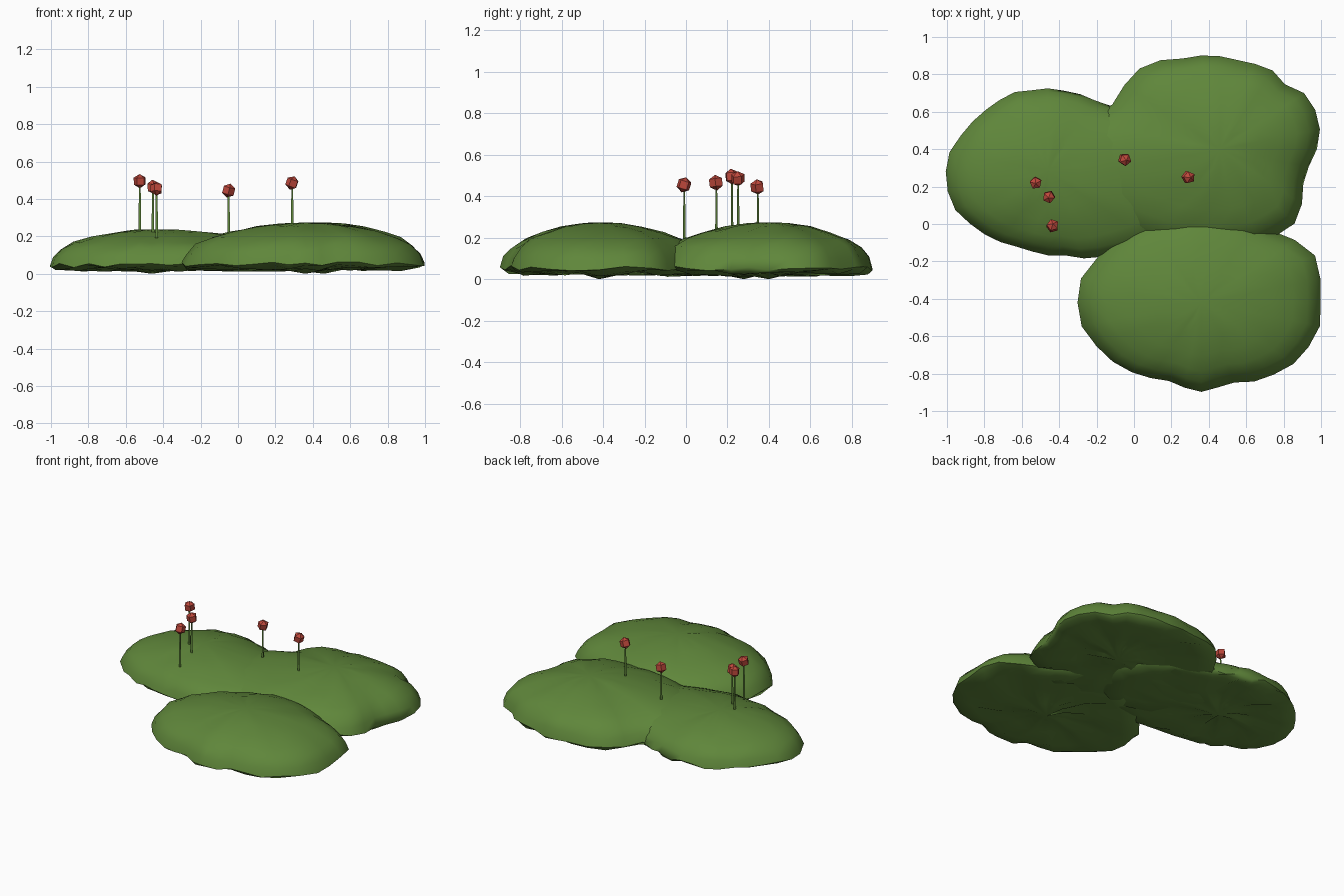
import bpy, bmesh, math, random
from mathutils import Vector, Matrix

random.seed(4)
cube = bpy.data.objects.get("Cube")
if cube:
    bpy.data.objects.remove(cube, do_unlink=True)


def material(name, rgb):
    mat = bpy.data.materials.new(name)
    mat.use_nodes = True
    mat.diffuse_color = (*rgb, 1)
    mat.node_tree.nodes["Principled BSDF"].inputs["Base Color"].default_value = (*rgb, 1)
    return mat


moss_green = material("moss green", (0.115, 0.24, 0.043))
petal_red = material("petal red", (0.52, 0.065, 0.045))


def finish(bm, name, mat):
    bmesh.ops.recalc_face_normals(bm, faces=bm.faces)
    mesh = bpy.data.meshes.new(name)
    bm.to_mesh(mesh)
    bm.free()
    mesh.materials.append(mat)
    obj = bpy.data.objects.new(name, mesh)
    bpy.context.collection.objects.link(obj)
    return obj


def refine(radii):
    """Double the outline points with a smooth midpoint rule."""
    n, out = len(radii), []
    for i in range(n):
        a, b, c, d = (radii[(i + k) % n] for k in (-1, 0, 1, 2))
        out += [b, (9 * (b + c) - a - d) / 16]
    return out


# Cross-section from underside to crown: radius fraction, height fraction, bumpiness
SECTION = [(0.2, 0.1, 0.01), (0.5, 0.11, 0.014), (0.8, 0.11, 0.016),
           (0.96, 0.13, 0.014), (1.0, 0.19, 0.012), (0.965, 0.38, 0.01),
           (0.89, 0.56, 0.008), (0.77, 0.7, 0.006), (0.6, 0.82, 0.005),
           (0.4, 0.92, 0.004), (0.2, 0.98, 0.003)]


def mound(name, x, y, height, radii):
    bm = bmesh.new()
    radii = [r + random.uniform(-0.01, 0.01) for r in refine(radii)]
    n = len(radii)
    rings = []
    for frac, level, bump in SECTION:
        ring = []
        for i, r in enumerate(radii):
            a = math.tau * i / n
            z = level * height + random.uniform(-bump, bump)
            ring.append(bm.verts.new((x + r * frac * math.cos(a),
                                      y + r * frac * math.sin(a), z)))
        rings.append(ring)
    for low, high in zip(rings, rings[1:]):
        for i in range(n):
            j = (i + 1) % n
            bm.faces.new((low[i], low[j], high[j], high[i]))
    for ring, z in ((rings[0], 0), (rings[-1], height)):
        tip = bm.verts.new((x, y, z))
        for i in range(n):
            bm.faces.new((ring[i], ring[(i + 1) % n], tip))
    obj = finish(bm, name, moss_green)
    bpy.ops.object.select_all(action='DESELECT')
    obj.select_set(True)
    bpy.context.view_layer.objects.active = obj
    bpy.ops.object.shade_smooth_by_angle(angle=math.radians(60))
    obj.select_set(False)


# Three merging mossy mounds, outline radii counter-clockwise from +x
mound("left_mound", -0.46, 0.28, 0.238,
      [.85, .68, .5, .44, .44, .46, .475, .51, .54, .53, .48, .43, .44, .5, .6, .78])
mound("back_mound", 0.46, 0.4, 0.274,
      [.52, .56, .5, .5, .49, .53, .61, .63, .85, .8, .66, .57, .54, .54, .56, .48])
mound("front_mound", 0.36, -0.42, 0.274,
      [.64, .66, .55, .53, .52, .52, .55, .61, .67, .6, .52, .455, .47, .46, .55, .63])


# Five faceted buds on thin tapering stems
def flower(index, x, y, z):
    top = Vector((x, y, z))
    base = Vector((x, y, 0.19))
    bm = bmesh.new()
    bmesh.ops.create_cone(bm, cap_ends=True, segments=3, radius1=0.009, radius2=0.005,
                          depth=(top - base).length,
                          matrix=Matrix.Translation((top + base) / 2))
    finish(bm, f"stem_{index}", moss_green)

    tilt = (Matrix.Rotation(random.uniform(-.4, .4), 4, 'X')
            @ Matrix.Rotation(random.uniform(-.4, .4), 4, 'Y')
            @ Matrix.Rotation(random.uniform(0, 1), 4, 'Z'))
    bm = bmesh.new()
    bmesh.ops.create_uvsphere(bm, u_segments=5, v_segments=3, radius=0.038,
                              matrix=Matrix.Translation(top) @ tilt)
    finish(bm, f"bud_{index}", petal_red)


for i, spot in enumerate([(-.525, .22, .495), (-.455, .145, .465), (-.435, -.01, .455),
                          (-.05, .345, .445), (.29, .25, .485)]):
    flower(i + 1, *spot)
